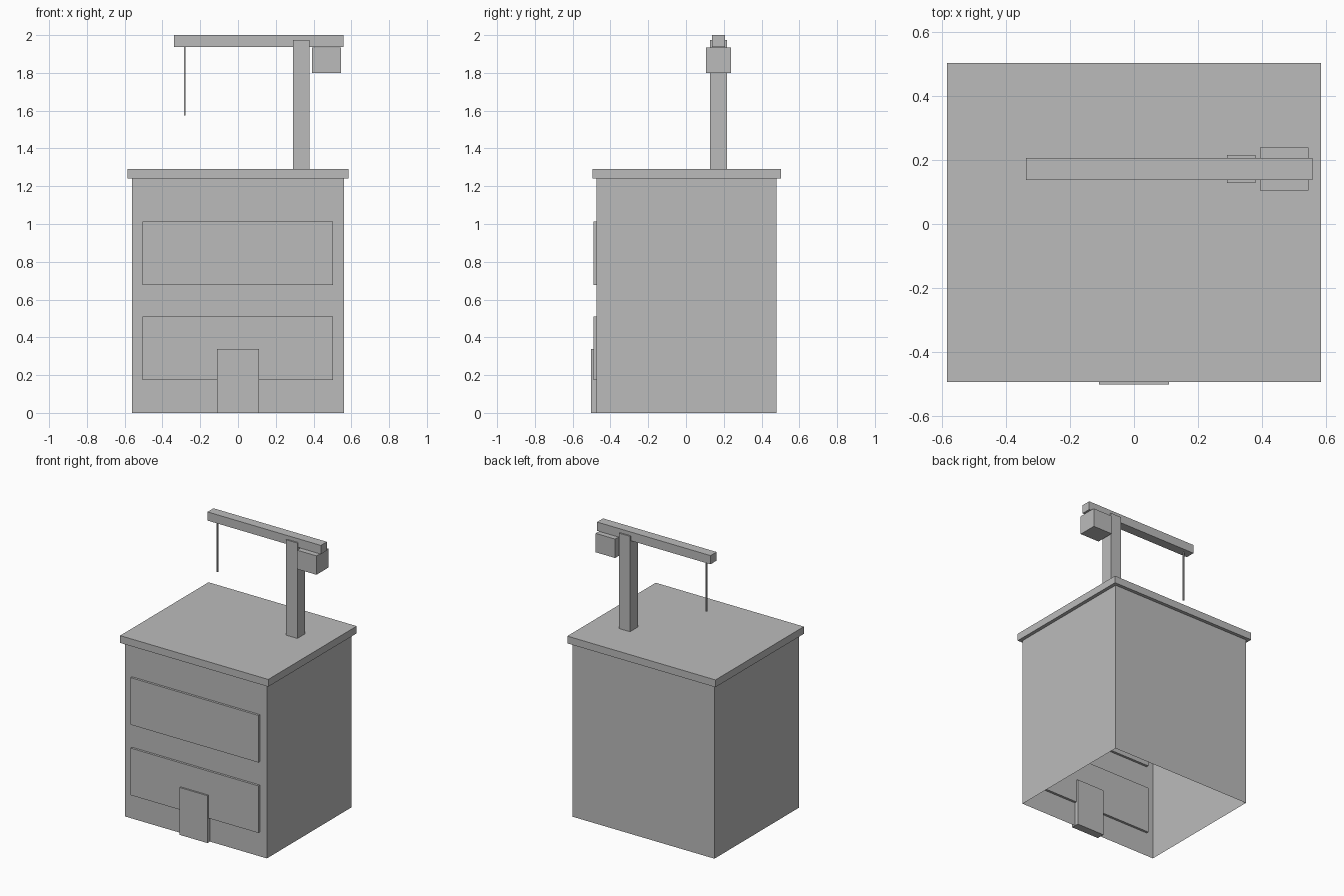
import bpy
import bmesh
from mathutils import Vector

# Remove the default object
cube = bpy.data.objects.get("Cube")
if cube:
    bpy.data.objects.remove(cube, do_unlink=True)

# One plain grey for the whole building
grey = bpy.data.materials.new("plain_grey")
grey.use_nodes = True
colour = (0.5, 0.5, 0.5, 1)
grey.diffuse_color = colour
grey.node_tree.nodes["Principled BSDF"].inputs["Base Color"].default_value = colour


def box(name, low, high, open_bottom=False):
    """Axis-aligned box between two corners, optionally without a floor."""
    low, high = Vector(low), Vector(high)
    size, centre = high - low, (low + high) / 2
    bm = bmesh.new()
    bmesh.ops.create_cube(bm, size=1)
    for v in bm.verts:
        v.co = centre + v.co * size
    if open_bottom:
        floor = [f for f in bm.faces if f.normal.z < -0.9]
        bmesh.ops.delete(bm, geom=floor, context="FACES_ONLY")
    mesh = bpy.data.meshes.new(name)
    bm.to_mesh(mesh)
    bm.free()
    mesh.materials.append(grey)
    obj = bpy.data.objects.new(name, mesh)
    bpy.context.collection.objects.link(obj)
    return obj


# Building shell, open underneath, with an overhanging roof slab
box("building_walls", (-0.56, -0.474, 0), (0.56, 0.479, 1.24), open_bottom=True)
box("roof_slab", (-0.585, -0.494, 1.24), (0.585, 0.503, 1.292))

# Front window bands and door, set through the front wall
for name, base in (("lower_window", 0.173), ("upper_window", 0.676)):
    box(name, (-0.506, -0.49, base), (0.504, -0.457, base + 0.336))
box("door", (-0.11, -0.502, 0), (0.11, -0.445, 0.338))

# Rooftop crane
beam_y = 0.172
box("crane_mast", (0.291, beam_y - 0.044, 1.292), (0.379, beam_y + 0.044, 1.973))
box("crane_beam", (-0.338, beam_y - 0.034, 1.938), (0.558, beam_y + 0.034, 2))
box("counterweight", (0.393, beam_y - 0.067, 1.80), (0.546, beam_y + 0.067, 1.935))
box("crane_cable", (-0.287, beam_y - 0.005, 1.575), (-0.277, beam_y + 0.005, 1.938))
